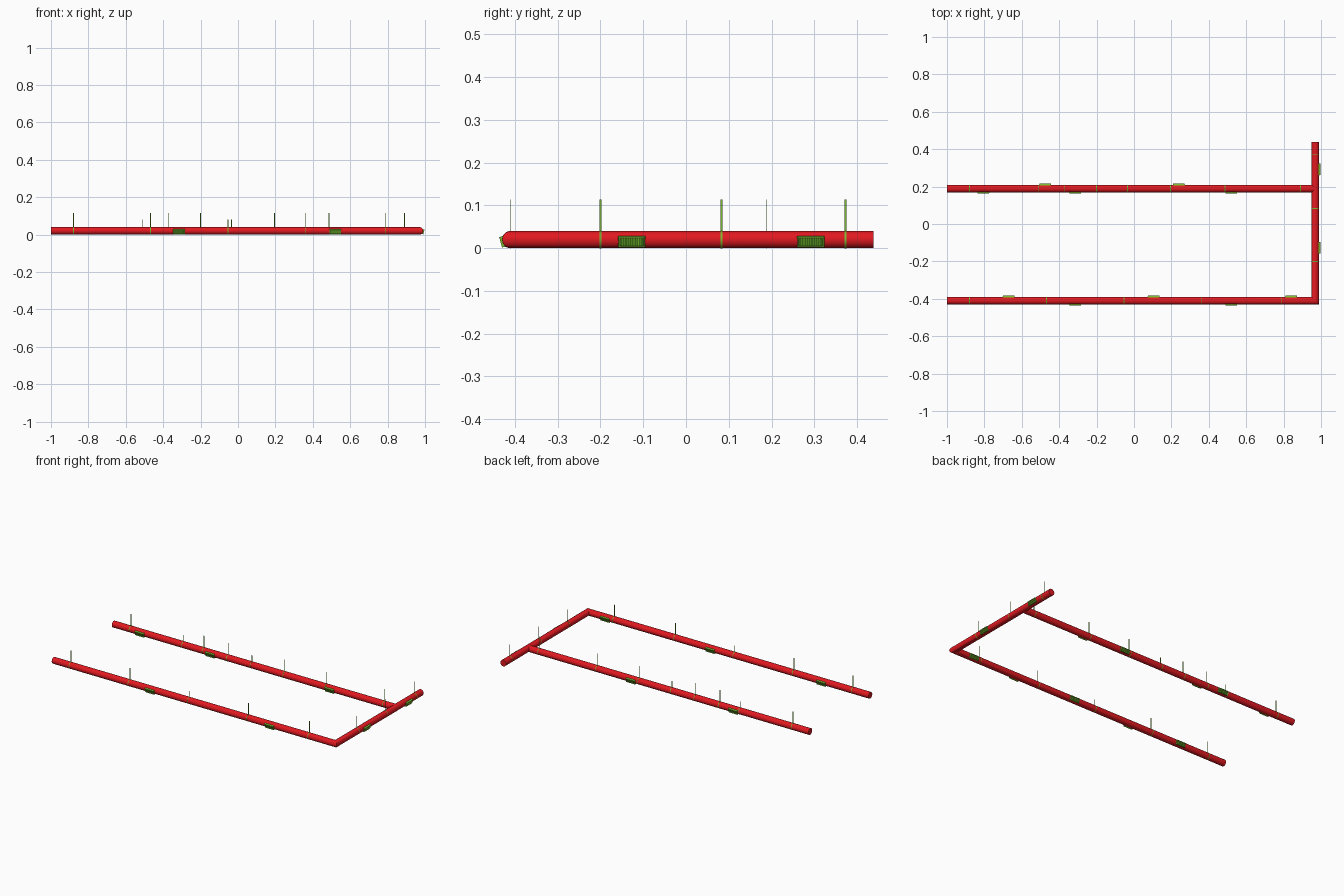
import bpy, bmesh
from math import sin, cos, pi, radians
from mathutils import Matrix, Vector

if "Cube" in bpy.data.objects:
    bpy.data.objects.remove(bpy.data.objects["Cube"])

R, SIDES = 0.02, 24
Y_FRONT, Y_BACK, X_CROSS = -0.41, 0.189, 0.97


def material(name, color):
    m = bpy.data.materials.new(name)
    m.diffuse_color = (*color, 1)
    m.use_nodes = True
    m.node_tree.nodes["Principled BSDF"].inputs["Base Color"].default_value = m.diffuse_color
    return m


RED = material("red_paint", (0.75, 0.01, 0.015))
GREEN = material("green_metal", (0.2, 0.5, 0.03))
DARK = material("dark_green", (0.05, 0.17, 0.01))


def finish(bm, name, mats, smooth=False):
    bmesh.ops.recalc_face_normals(bm, faces=bm.faces)
    me = bpy.data.meshes.new(name)
    bm.to_mesh(me)
    bm.free()
    for m in mats:
        me.materials.append(m)
    ob = bpy.data.objects.new(name, me)
    bpy.context.collection.objects.link(ob)
    if smooth:
        bpy.ops.object.select_all(action='DESELECT')
        ob.select_set(True)
        bpy.context.view_layer.objects.active = ob
        bpy.ops.object.shade_smooth_by_angle(angle=radians(35))
    return ob


def pipe(name, stations):
    """Round pipe through (centre, sideways vector) stations."""
    bm = bmesh.new()
    rings = []
    for c, side in stations:
        ring = []
        for i in range(SIDES):
            a = 2 * pi * i / SIDES
            ring.append(bm.verts.new(Vector((c[0], c[1], R)) + Vector(side) * R * cos(a)
                                     + Vector((0, 0, R * sin(a)))))
        rings.append(ring)
    for r0, r1 in zip(rings, rings[1:]):
        for i in range(SIDES):
            j = (i + 1) % SIDES
            bm.faces.new((r0[i], r0[j], r1[j], r1[i]))
    bm.faces.new(rings[0])
    bm.faces.new(rings[-1])
    finish(bm, name, [RED], True)


def box(bm, center, size):
    bmesh.ops.create_cube(bm, size=1, matrix=Matrix.Translation(center)
                          @ Matrix.Diagonal((*size, 1)))


def vent(name, x, y, turn):
    """Tapered outlet with a recessed barred grille, tilted slightly down."""
    bm = bmesh.new()
    back = [bm.verts.new((sx * 0.033, 0.012, sz * 0.0135))
            for sx, sz in ((-1, -1), (1, -1), (1, 1), (-1, 1))]
    front = [bm.verts.new((sx * 0.0305, 0.0245, sz * 0.0125))
             for sx, sz in ((-1, -1), (1, -1), (1, 1), (-1, 1))]
    bm.faces.new(back)
    for i in range(4):
        j = (i + 1) % 4
        bm.faces.new((back[i], back[j], front[j], front[i]))
    face = bm.faces.new(front)
    bmesh.ops.recalc_face_normals(bm, faces=bm.faces)
    bmesh.ops.inset_region(bm, faces=[face], thickness=0.004)
    bmesh.ops.inset_region(bm, faces=[face], thickness=0.0002, depth=-0.0035)
    face.material_index = 1
    # grille bars
    for i in range(9):
        box(bm, ((i - 4) * 0.0053, 0.0225, 0), (0.0014, 0.003, 0.0172))
    bm.transform(Matrix.Translation((x, y, R)) @ Matrix.Rotation(turn, 4, 'Z')
                 @ Matrix.Rotation(radians(-15), 4, 'X'))
    finish(bm, name, [GREEN, DARK])


def hanger(name, x, y, turn, top=0.114):
    """Clamp band round the pipe with a thin strap rising from it."""
    bm = bmesh.new()
    bmesh.ops.create_cone(bm, segments=SIDES, radius1=R + 0.0003, radius2=R + 0.0003,
                          depth=0.004, cap_ends=True,
                          matrix=Matrix.Rotation(pi / 2, 4, 'Y'))
    h = top - 2 * R
    box(bm, (0, 0, R + h / 2), (0.004, 0.0015, h))
    bm.transform(Matrix.Translation((x, y, R)) @ Matrix.Rotation(turn, 4, 'Z'))
    finish(bm, name, [GREEN], True)


# Pipes: front run mitred into the cross run, back run butting into it
pipe("front_and_cross_pipe", [((-1, Y_FRONT), (0, -1, 0)),
                              ((X_CROSS, Y_FRONT), (1, -1, 0)),
                              ((X_CROSS, 0.438), (1, 0, 0))])
pipe("back_pipe", [((-1, Y_BACK), (0, -1, 0)), ((X_CROSS - 0.004, Y_BACK), (0, -1, 0))])

# Vents
for x in (-0.805, -0.315, 0.52):
    vent("back_pipe_vent", x, Y_BACK, pi)
for x in (-0.475, 0.24):
    vent("back_pipe_vent", x, Y_BACK, 0)
for x in (-0.315, 0.52):
    vent("front_pipe_vent", x, Y_FRONT, pi)
for x in (-0.67, 0.105, 0.84):
    vent("front_pipe_vent", x, Y_FRONT, 0)
for y in (-0.127, 0.292):
    vent("cross_pipe_vent", X_CROSS, y, -pi / 2)

# Hangers
for x in (-0.88, -0.37, -0.2, 0.195, 0.487, 0.89):
    hanger("back_pipe_hanger", x, Y_BACK, 0)
for x in (-0.512, -0.035):
    hanger("back_pipe_short_hanger", x, Y_BACK, 0, 0.08)
for x in (-0.88, -0.468, 0.36, 0.787):
    hanger("front_pipe_hanger", x, Y_FRONT, 0)
hanger("front_pipe_short_hanger", -0.053, Y_FRONT, 0, 0.08)
for y in (-0.2, 0.083, 0.373):
    hanger("cross_pipe_hanger", X_CROSS, y, pi / 2)
